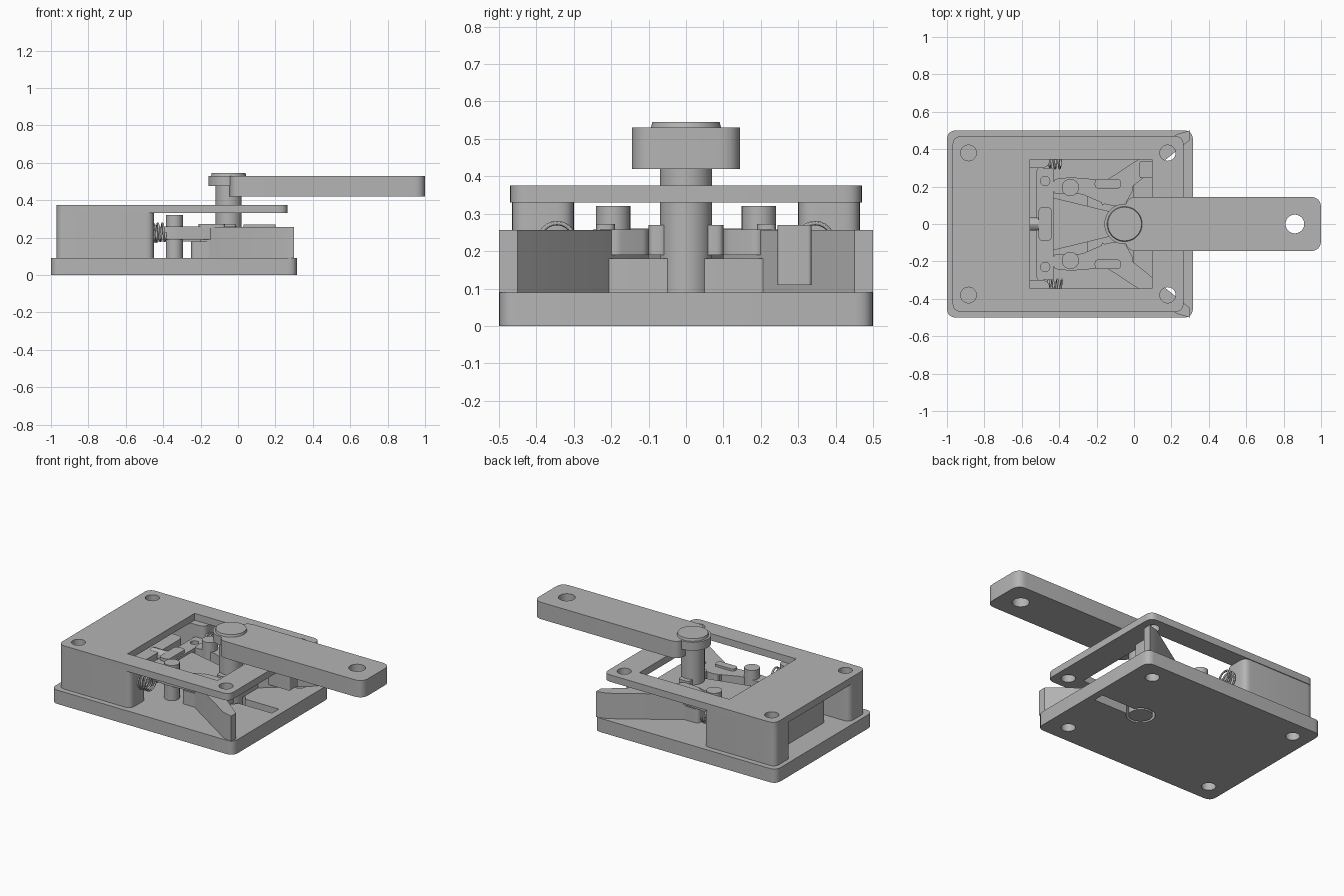
import bpy
import bmesh
from math import sin, cos, pi
from mathutils import Vector

cube = bpy.data.objects.get("Cube")
if cube:
    bpy.data.objects.remove(cube, do_unlink=True)

grey = bpy.data.materials.new("plain grey")
grey.use_nodes = True
tone = (0.46, 0.46, 0.46, 1)
grey.diffuse_color = tone
grey.node_tree.nodes["Principled BSDF"].inputs["Base Color"].default_value = tone


def circle(x, y, r, n=40):
    return [(x + r * cos(2 * pi * i / n), y + r * sin(2 * pi * i / n)) for i in range(n)]


def rounded(points, r, n=6):
    """Round every corner of a polygon with a quadratic arc."""
    out = []
    count = len(points)
    for i in range(count):
        p = Vector(points[i])
        a = Vector(points[i - 1]) - p
        b = Vector(points[(i + 1) % count]) - p
        cut = min(r, a.length * 0.49, b.length * 0.49)
        a, b = p + a.normalized() * cut, p + b.normalized() * cut
        for k in range(n + 1):
            t = k / n
            out.append(tuple(a * (1 - t) ** 2 + p * (2 * t * (1 - t)) + b * t * t))
    return out


def rect(x0, x1, y0, y1, r=0.0):
    pts = [(x0, y0), (x1, y0), (x1, y1), (x0, y1)]
    return rounded(pts, r) if r else pts


def mirror(points):
    return [(x, -y) for x, y in reversed(points)]


def to_mesh(name, curve):
    """Turn a curve into a finished mesh object."""
    temp = bpy.data.objects.new("temp", curve)
    bpy.context.collection.objects.link(temp)
    deps = bpy.context.evaluated_depsgraph_get()
    mesh = bpy.data.meshes.new_from_object(temp.evaluated_get(deps))
    bpy.data.objects.remove(temp, do_unlink=True)
    bm = bmesh.new()
    bm.from_mesh(mesh)
    bmesh.ops.remove_doubles(bm, verts=bm.verts, dist=0.0002)
    bmesh.ops.recalc_face_normals(bm, faces=bm.faces)
    bm.to_mesh(mesh)
    bm.free()
    mesh.name = name
    mesh.materials.clear()
    mesh.materials.append(grey)
    ob = bpy.data.objects.new(name, mesh)
    bpy.context.collection.objects.link(ob)
    bpy.ops.object.select_all(action='DESELECT')
    ob.select_set(True)
    bpy.context.view_layer.objects.active = ob
    bpy.ops.object.shade_smooth_by_angle()
    return ob


def prism(name, z0, z1, *outlines):
    """Extrude an outline upwards; further outlines become holes."""
    curve = bpy.data.curves.new(name, 'CURVE')
    curve.dimensions = '2D'
    curve.fill_mode = 'BOTH'
    curve.extrude = (z1 - z0) / 2
    for pts in outlines:
        s = curve.splines.new('POLY')
        s.points.add(len(pts) - 1)
        for sp, (x, y) in zip(s.points, pts):
            sp.co = (x, y, 0, 1)
        s.use_cyclic_u = True
    ob = to_mesh(name, curve)
    for v in ob.data.vertices:
        v.co.z += (z0 + z1) / 2
    return ob


def tube(name, pts, r):
    """Sweep a round section along a path."""
    curve = bpy.data.curves.new(name, 'CURVE')
    curve.dimensions = '3D'
    curve.bevel_depth = r
    curve.bevel_resolution = 4
    curve.use_fill_caps = True
    s = curve.splines.new('POLY')
    s.points.add(len(pts) - 1)
    for sp, p in zip(s.points, pts):
        sp.co = (*p, 1)
    return to_mesh(name, curve)


SHAFT = -0.05
screw_holes = [circle(x, y, 0.042) for x in (-0.885, 0.18) for y in (-0.38, 0.38)]

# Base plate with screw holes and a keyhole slot
arc = [(SHAFT + 0.085 * cos(a), 0.085 * sin(a))
       for a in [0.42 + i * (2 * pi - 0.84) / 30 for i in range(31)]]
keyhole = arc + [(0.27, -0.035), (0.27, 0.035)]
prism("base_plate", 0, 0.09, rect(-1, 0.315, -0.5, 0.5, 0.05), keyhole, *screw_holes)

# Cover plate with rectangular window
prism("cover_plate", 0.33, 0.375, rect(-0.97, 0.265, -0.47, 0.47, 0.05),
      rect(-0.555, 0.095, -0.345, 0.345), *screw_holes)

# Rear bridge with guide rod
prism("rear_bridge", 0.09, 0.26, rect(-0.85, -0.56, -0.24, 0.24, 0.05))
tube("guide_rod", [(-0.62, 0, 0.235), (-0.5, 0, 0.235)], 0.035)

# Sliding crossbar with slot and small holes
prism("crossbar", 0.17, 0.25, rect(-0.52, -0.43, -0.3, 0.3, 0.015),
      circle(-0.475, 0.23, 0.025, 24), circle(-0.475, -0.23, 0.025, 24))
prism("crossbar_key", 0.25, 0.27, rect(-0.51, -0.44, -0.09, 0.09, 0.025))

# Tapered follower and pedestal round the shaft
prism("follower", 0.18, 0.235,
      [(-0.43, -0.14), (-0.1, -0.06), (-0.1, 0.06), (-0.43, 0.14)])
prism("pedestal", 0.09, 0.18, rect(-0.25, 0.0, -0.23, 0.23, 0.03),
      circle(SHAFT - 0.02, 0, 0.06))

# Mirrored parts on either side of the shaft
wing = [(-0.2, 0.2), (0.23, 0.48), (0.3, 0.5), (0.3, 0.45), (-0.02, 0.19), (-0.17, 0.1)]
arm = [(-0.43, 0.16), (-0.43, 0.24), (-0.34, 0.25), (-0.03, 0.225), (0.0, 0.19),
       (-0.05, 0.1), (-0.14, 0.1), (-0.28, 0.16)]
for side, word in ((1, "left"), (-1, "right")):
    def flip(pts):
        return pts if side > 0 else mirror(pts)

    prism(word + "_side_block", 0.09, 0.33, flip(rect(-0.97, -0.45, 0.3, 0.465, 0.045)))
    prism(word + "_wing", 0.09, 0.256, flip(wing))
    prism(word + "_arm", 0.19, 0.258, flip(rounded(arm, 0.02)))
    prism(word + "_pivot_pin", 0.09, 0.32, flip(circle(-0.34, 0.195, 0.046)))
    prism(word + "_lug", 0.25, 0.272, flip(rect(-0.21, -0.07, 0.19, 0.24, 0.02)))
    prism(word + "_cam_ear", 0.19, 0.27, flip(rect(-0.09, -0.01, 0.05, 0.1, 0.02)))
    coil = [(-0.46 + 0.075 * i / 72, side * 0.345 + 0.047 * cos(i * pi / 12),
             0.228 + 0.047 * sin(i * pi / 12)) for i in range(73)]
    tube(word + "_spring", coil, 0.006)

# Single stop bar
prism("stop_bar", 0.11, 0.27, rect(0.03, 0.2, 0.245, 0.335, 0.01))

# Shaft with chamfered cap
prism("shaft", 0, 0.5, circle(SHAFT, 0, 0.07, 48))
cap = prism("shaft_cap", 0.48, 0.545, circle(SHAFT, 0, 0.106, 48))
for v in cap.data.vertices:
    if v.co.z > 0.54:
        v.co.x = SHAFT + (v.co.x - SHAFT) * 0.85
        v.co.y *= 0.85
prism("shaft_cap_rim", 0.475, 0.53, circle(SHAFT, 0, 0.108, 48))

# Handle
grip = rounded([(1, -0.145), (1, 0.145)] + [(-0.045, 0.145), (-0.045, -0.145)], 0.06)
prism("handle", 0.42, 0.53, grip, circle(0.86, 0, 0.05))
